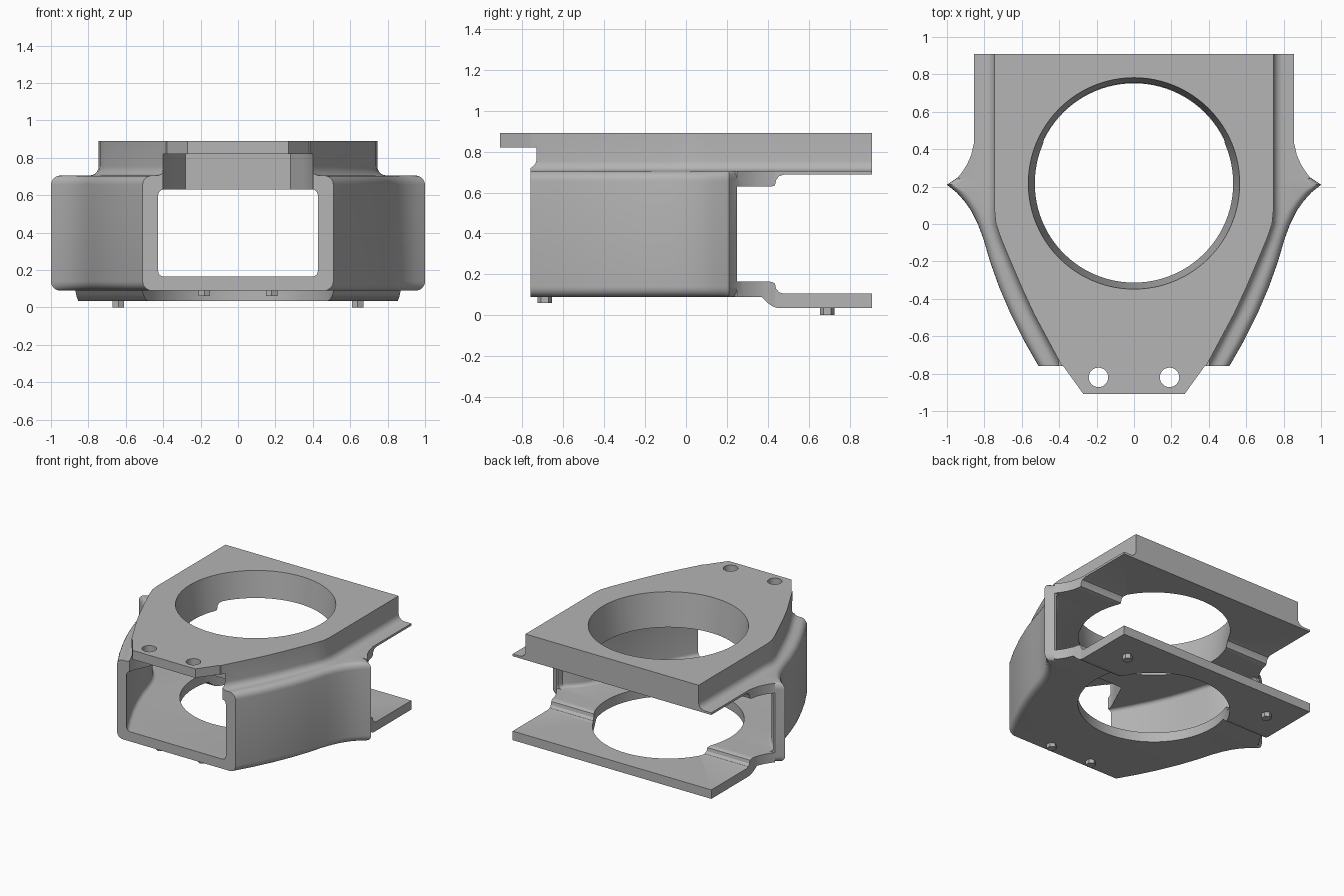
import bpy, bmesh, math

if "Cube" in bpy.data.objects:
    bpy.data.objects.remove(bpy.data.objects["Cube"], do_unlink=True)

grey = bpy.data.materials.new("plain grey")
grey.use_nodes = True
grey.diffuse_color = (0.46, 0.46, 0.46, 1)
grey.node_tree.nodes["Principled BSDF"].inputs["Base Color"].default_value = (0.46, 0.46, 0.46, 1)


def make_object(name, bm):
    bmesh.ops.recalc_face_normals(bm, faces=bm.faces)
    mesh = bpy.data.meshes.new(name)
    bm.to_mesh(mesh)
    bm.free()
    mesh.materials.append(grey)
    obj = bpy.data.objects.new(name, mesh)
    bpy.context.collection.objects.link(obj)
    return obj


def arc(cx, cz, r, a0, a1, n=5):
    angles = [math.radians(a0 + (a1 - a0) * i / n) for i in range(n + 1)]
    return [(cx + r * math.cos(a), cz + r * math.sin(a)) for a in angles]


def loft(name, sections):
    """Skin mirrored half sections [(y, [(x, z), ...]), ...] into a solid."""
    bm = bmesh.new()
    rings = []
    for y, half in sections:
        pts = half + [(-x, z) for x, z in reversed(half)]
        rings.append([bm.verts.new((x, y, z)) for x, z in pts])
    n = len(rings[0])
    for a, b in zip(rings, rings[1:]):
        for i in range(n):
            j = (i + 1) % n
            bm.faces.new((a[i], a[j], b[j], b[i]))
    bm.faces.new(rings[0])
    bm.faces.new(rings[-1])
    return make_object(name, bm)


def prism(name, half, z0, z1):
    """Extrude a mirrored half plan outline upward."""
    bm = bmesh.new()
    pts = half + [(-x, y) for x, y in reversed(half)]
    face = bm.faces.new([bm.verts.new((x, y, z0)) for x, y in pts])
    up = bmesh.ops.extrude_face_region(bm, geom=[face])["geom"]
    bmesh.ops.translate(bm, vec=(0, 0, z1 - z0),
                        verts=[v for v in up if isinstance(v, bmesh.types.BMVert)])
    return make_object(name, bm)


def cylinder(name, x, y, z0, z1, r0, r1, sides):
    bm = bmesh.new()
    bmesh.ops.create_cone(bm, cap_ends=True, segments=sides, radius1=r0, radius2=r1, depth=z1 - z0)
    bmesh.ops.translate(bm, vec=(x, y, (z0 + z1) / 2), verts=bm.verts)
    return make_object(name, bm)


def combine(target, tool, operation):
    mod = target.modifiers.new(operation, "BOOLEAN")
    mod.operation, mod.solver, mod.object = operation, "EXACT", tool
    bpy.context.view_layer.objects.active = target
    bpy.ops.object.modifier_apply(modifier=mod.name)
    bpy.data.objects.remove(tool, do_unlink=True)


# Front housing: y, outer half width, upper block half width
stations = [(-0.76, 0.51, 0.385), (-0.62, 0.59, 0.46), (-0.48, 0.66, 0.535),
            (-0.34, 0.72, 0.6), (-0.2, 0.77, 0.66), (-0.08, 0.805, 0.71),
            (0, 0.835, 0.738), (0.07, 0.87, 0.745), (0.12, 0.905, 0.745),
            (0.17, 0.95, 0.745), (0.21, 1.0, 0.745), (0.25, 0.94, 0.745)]


def shell_section(xo, xb):
    r = min(0.05, (xo - xb) / 2)
    return ([(xo - 0.05, 0.09)] + arc(xo - 0.05, 0.14, 0.05, -80, 0)
            + arc(xo - r, 0.705 - r, r, 0, 90)
            + arc(xb + r, 0.705 + r, r, -90, -180) + [(xb, 0.89)])


def cavity_section(xi):
    return arc(xi - 0.03, 0.195, 0.03, -90, 0) + arc(xi - 0.03, 0.6, 0.03, 0, 90)


body = loft("bracket_body", [(y, shell_section(xo, xb)) for y, xo, xb in stations])
inner = [(-0.8, 0.41)] + [(y, xo - 0.083) for y, xo, _ in stations[:-1]] + [(0.25, 0.925), (0.3, 0.93)]
combine(body, loft("cavity_cutter", [(y, cavity_section(x)) for y, x in inner]), "DIFFERENCE")

# Rear plates share a plan with scooped sides
scoop = [(0.24, 0.935), (0.25, 0.94), (0.28, 0.917), (0.32, 0.892), (0.37, 0.87), (0.42, 0.859)]


def width(y):
    for (y0, w0), (y1, w1) in zip(scoop, scoop[1:]):
        if y <= y1:
            return w0 + (w1 - w0) * (y - y0) / (y1 - y0)
    return 0.855


def rear_top_section(y, zb):
    w = width(y)
    return [(w, zb), (w, 0.705)] + arc(0.795, 0.755, 0.05, -90, -180) + [(0.745, 0.89)]


ys = [y for y, _ in scoop]
top_steps = [(y, 0.63) for y in ys] + [(0.435, 0.635), (0.44, 0.66), (0.455, 0.68), (0.48, 0.688), (0.91, 0.688)]
combine(body, loft("rear_top", [(y, rear_top_section(y, z)) for y, z in top_steps]), "UNION")

bottom_steps = [(y, 0.09, 0.165) for y in ys[:5]] + [
    (0.385, 0.075, 0.165), (0.4, 0.06, 0.165), (0.42, 0.045, 0.163), (0.435, 0.039, 0.155),
    (0.44, 0.037, 0.13), (0.455, 0.035, 0.112), (0.48, 0.035, 0.105), (0.91, 0.035, 0.105)]
combine(body, loft("rear_bottom", [(y, [(width(y), a), (width(y), b)])
                                   for y, a, b in bottom_steps]), "UNION")

# Recess under the front tab, then the tab itself
combine(body, prism("recess_cutter", [(0.4, -0.8), (0.4, -0.73), (0.28, -0.47)], 0.6, 0.82), "DIFFERENCE")
combine(body, prism("front_tab", [(0.27, -0.91), (0.4, -0.73), (0.4, -0.6)], 0.82, 0.89), "UNION")

# Tapered upper bore, straight lower bore, tab holes
combine(body, cylinder("upper_bore", 0, 0.217, 0.5, 1.0, 0.513, 0.58, 96), "DIFFERENCE")
combine(body, cylinder("lower_bore", 0, 0.217, -0.1, 0.4, 0.535, 0.535, 96), "DIFFERENCE")
for side in (-1, 1):
    combine(body, cylinder("tab_hole", side * 0.19, -0.82, 0.75, 1.0, 0.052, 0.052, 32), "DIFFERENCE")

bpy.ops.object.select_all(action="DESELECT")
body.select_set(True)
bpy.context.view_layer.objects.active = body
bpy.ops.object.shade_smooth_by_angle(angle=math.radians(28))

# Small locating pegs under the base
for side, label in ((-1, "right"), (1, "left")):
    cylinder("rear_peg_" + label, side * 0.64, 0.69, 0, 0.05, 0.036, 0.036, 6)
    cylinder("front_peg_" + label, side * 0.18, -0.69, 0.06, 0.11, 0.036, 0.036, 6)
